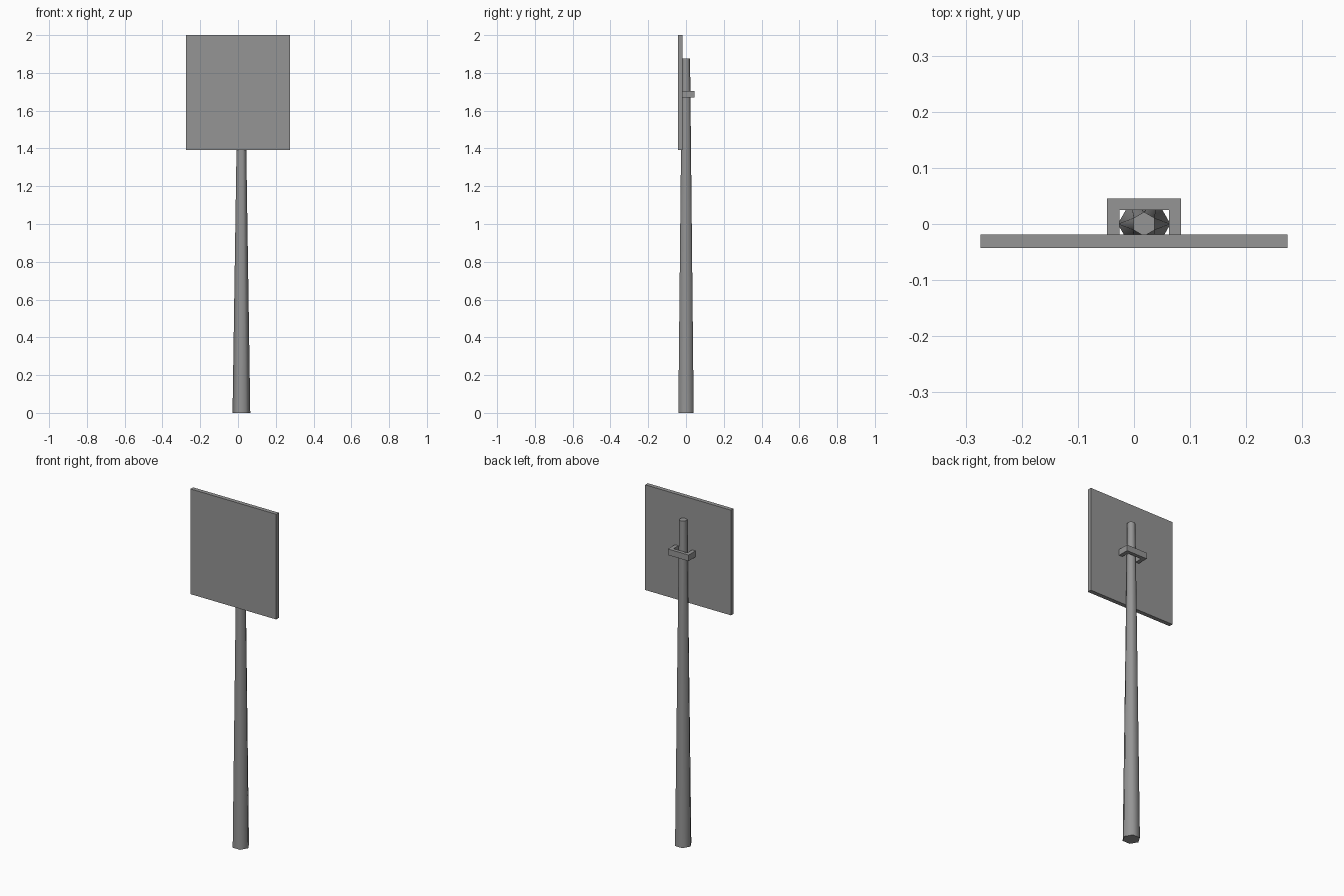
import bpy
import bmesh
from math import cos, sin, pi, radians

cube = bpy.data.objects.get("Cube")
if cube:
    bpy.data.objects.remove(cube, do_unlink=True)

grey = bpy.data.materials.new("plain_grey")
grey.use_nodes = True
grey.diffuse_color = (0.3, 0.3, 0.3, 1)
grey.node_tree.nodes["Principled BSDF"].inputs["Base Color"].default_value = (0.3, 0.3, 0.3, 1)

POLE_X = 0.018


def finish(name, bm):
    bmesh.ops.recalc_face_normals(bm, faces=bm.faces)
    mesh = bpy.data.meshes.new(name)
    bm.to_mesh(mesh)
    bm.free()
    mesh.materials.append(grey)
    obj = bpy.data.objects.new(name, mesh)
    bpy.context.collection.objects.link(obj)
    return obj


def prism(name, outline, z0, z1):
    """Extrude a flat outline straight up."""
    bm = bmesh.new()
    base = bm.faces.new([bm.verts.new((x, y, z0)) for x, y in outline])
    up = bmesh.ops.extrude_face_region(bm, geom=[base])["geom"]
    for v in up:
        if isinstance(v, bmesh.types.BMVert):
            v.co.z = z1
    return finish(name, bm)


def hex_ring(bm, radius, z, turn):
    return [bm.verts.new((POLE_X + radius * cos(i * pi / 3 + turn),
                          radius * sin(i * pi / 3 + turn), z)) for i in range(6)]


# Tapered six-sided pole, its top turned half a side from its foot
bm = bmesh.new()
foot = hex_ring(bm, 0.047, 0, 0)
tip = hex_ring(bm, 0.0215, 1.875, pi / 6)
bm.faces.new(foot)
bm.faces.new(tip)
for i in range(6):
    j = (i + 1) % 6
    bm.faces.new((foot[i], foot[j], tip[i]))
    bm.faces.new((foot[j], tip[j], tip[i]))
pole = finish("pole", bm)
bpy.context.view_layer.objects.active = pole
pole.select_set(True)
bpy.ops.object.shade_smooth_by_angle(angle=radians(40))
pole.select_set(False)

# Square sign board
prism("sign_board", [(-0.274, -0.043), (0.274, -0.043),
                     (0.274, -0.019), (-0.274, -0.019)], 1.393, 2.0)

# U-shaped bracket holding the board to the pole
half = [(0.066, -0.019), (0.066, 0.045), (-0.066, 0.045), (-0.066, -0.019)]
inner = [(-0.044, -0.019), (-0.044, 0.025), (0.044, 0.025), (0.044, -0.019)]
prism("bracket", [(x + POLE_X, y) for x, y in half + inner], 1.67, 1.705)
